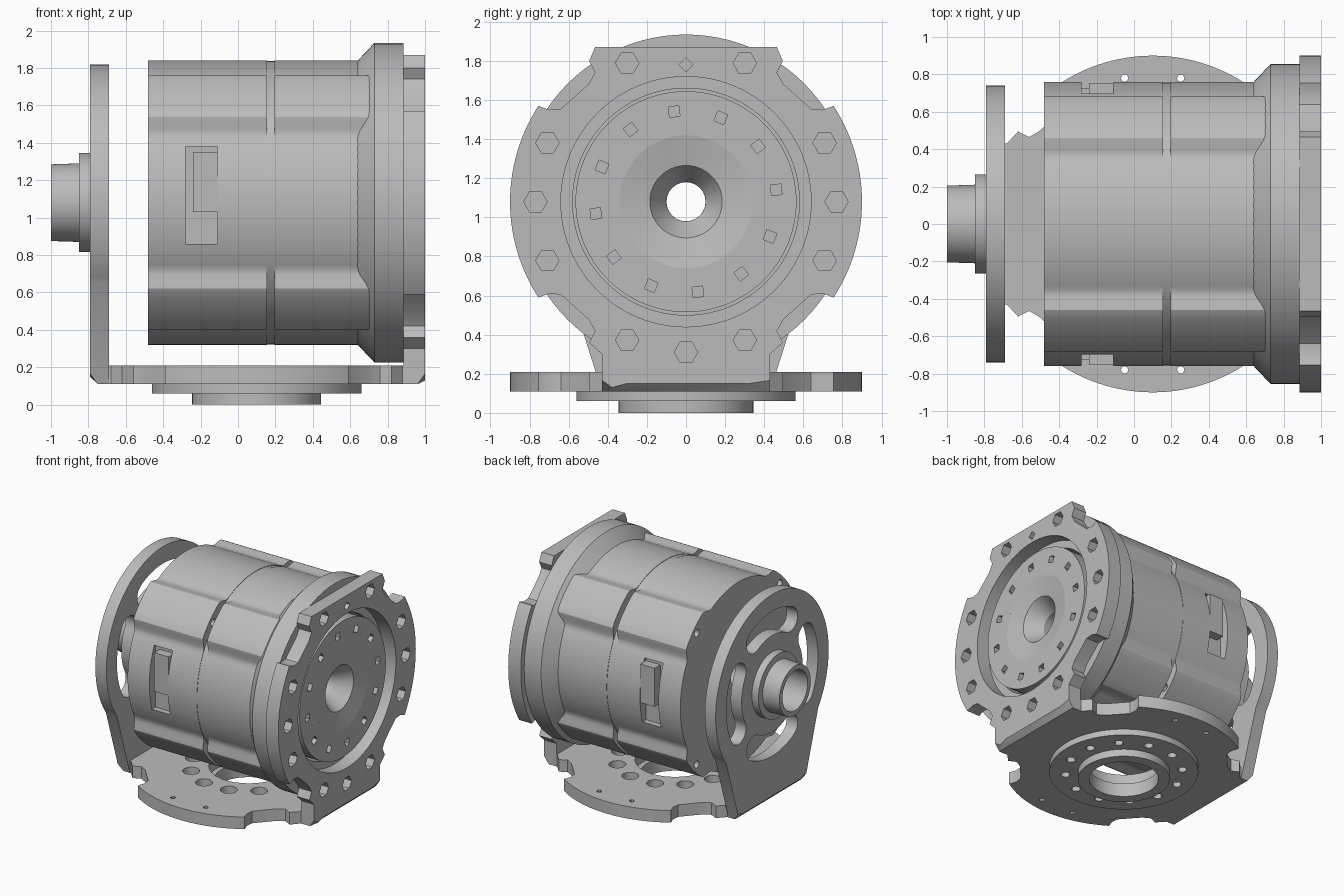
import bpy, bmesh
from math import sin, cos, pi, radians
from mathutils import Matrix

cube = bpy.data.objects.get("Cube")
if cube:
    bpy.data.objects.remove(cube, do_unlink=True)

AXIS_Z = 1.08      # height of the motor axis
BASE_X = 0.1       # centre of the mounting base

grey = bpy.data.materials.new("light grey metal")
grey.use_nodes = True
colour = (0.5, 0.5, 0.5, 1)
grey.diffuse_color = colour
grey.node_tree.nodes["Principled BSDF"].inputs["Base Color"].default_value = colour


def finish(name, bm):
    """Turn a bmesh into a smooth-shaded object with sharp corners."""
    mesh = bpy.data.meshes.new(name)
    bmesh.ops.recalc_face_normals(bm, faces=bm.faces)
    bm.to_mesh(mesh)
    bm.free()
    mesh.materials.clear()
    mesh.materials.append(grey)
    mesh.shade_smooth()
    mesh.set_sharp_from_angle(angle=radians(30))
    ob = bpy.data.objects.new(name, mesh)
    bpy.context.collection.objects.link(ob)
    return ob


def arc(r, start, end, n=24, cx=0.0, cy=0.0):
    angles = [radians(start + (end - start) * i / n) for i in range(n + 1)]
    return [(cx + r * cos(a), cy + r * sin(a)) for a in angles]


def circle(r, cx=0.0, cy=0.0, n=64, turn=0.0):
    return arc(r, turn, turn + 360, n, cx, cy)[:-1]


def polar(r, angle):
    return r * cos(radians(angle)), r * sin(radians(angle))


def slot(mid, half_width, angle, half_span):
    """Kidney-shaped slot loop."""
    a, b = angle - half_span, angle + half_span
    return (arc(mid + half_width, a, b, 16)
            + arc(half_width, b, b + 180, 10, *polar(mid, b))[1:]
            + arc(mid - half_width, b, a, 16)[1:]
            + arc(half_width, a + 180, a + 360, 10, *polar(mid, a))[1:-1])


def plate(name, loops, low, high, axis="X", chamfer_at=None):
    """Extruded outline with holes, facing along x (about the motor axis) or z."""
    curve = bpy.data.curves.new(name, "CURVE")
    curve.dimensions = "2D"
    curve.fill_mode = "BOTH"
    curve.extrude = (high - low) / 2
    for loop in loops:
        spline = curve.splines.new("POLY")
        spline.points.add(len(loop) - 1)
        for point, (a, b) in zip(spline.points, loop):
            point.co = (a, b, 0, 1)
        spline.use_cyclic_u = True
    temp = bpy.data.objects.new(name + "_curve", curve)
    bpy.context.collection.objects.link(temp)
    graph = bpy.context.evaluated_depsgraph_get()
    mesh = bpy.data.meshes.new_from_object(temp.evaluated_get(graph))
    bm = bmesh.new()
    bm.from_mesh(mesh)
    bpy.data.objects.remove(temp, do_unlink=True)
    bpy.data.meshes.remove(mesh)
    middle = (low + high) / 2
    if axis == "X":
        place = Matrix(((0, 0, 1, middle), (1, 0, 0, 0), (0, 1, 0, AXIS_Z), (0, 0, 0, 1)))
    else:
        place = Matrix.Translation((BASE_X, 0, middle))
    bm.transform(place)
    bmesh.ops.remove_doubles(bm, verts=bm.verts, dist=1e-5)
    if chamfer_at is not None:
        edges = [e for e in bm.edges
                 if all(v.co.z < 0.12 and abs(v.co.x - chamfer_at) < 1e-3 for v in e.verts)]
        bmesh.ops.bevel(bm, geom=edges, offset=0.04, segments=1, affect="EDGES")
    return finish(name, bm)


def lathe(name, profile, closed=True, steps=96):
    """Revolve (x, radius) points about the motor axis."""
    bm = bmesh.new()
    verts = [bm.verts.new((x, 0, r)) for x, r in profile]
    pairs = list(zip(verts, verts[1:])) + ([(verts[-1], verts[0])] if closed else [])
    edges = [bm.edges.new(p) for p in pairs]
    bmesh.ops.spin(bm, geom=verts + edges, axis=(1, 0, 0), cent=(0, 0, 0),
                   angle=2 * pi, steps=steps)
    bmesh.ops.remove_doubles(bm, verts=bm.verts, dist=1e-5)
    bm.transform(Matrix.Translation((0, 0, AXIS_Z)))
    return finish(name, bm)


def box(name, low, high):
    bm = bmesh.new()
    bmesh.ops.create_cube(bm, size=1)
    size = [h - l for l, h in zip(low, high)]
    centre = [(h + l) / 2 for l, h in zip(low, high)]
    bm.transform(Matrix.Translation(centre) @ Matrix.Diagonal((*size, 1)))
    return finish(name, bm)


def notched_outline(top, bottom):
    """Round flange with diagonal notches and a straight neck towards the bracket."""
    notch = [(0.755, 0.49), (0.7, 0.47), (0.64, 0.475), (0.5, 0.6), (0.465, 0.66),
             (0.495, 0.72)]
    half = [(0.43, -bottom), (0.43, -0.78)]
    half += [(v, -u) for v, u in reversed(notch)]
    half += arc(0.9, -33, 33, 28)[1:-1] + notch + top
    return half + [(-v, u) for v, u in reversed(half)]


def lobed_outline():
    """Circle with four corner lobes."""
    points = []
    for i in range(180):
        angle = i * 2
        off = abs(angle % 90 - 45)
        t = min(max((17 - off) / 7, 0), 1)
        points.append(polar(0.76 + 0.065 * t * t * (3 - 2 * t), angle))
    return points


# Motor housing in two lobed shells with a groove between them
bore = circle(0.1, n=24)
lobe_holes = [circle(0.03, *polar(0.77, 45 + 90 * i), n=12) for i in range(4)]
shell = plate("rear_shell", [lobed_outline(), bore] + lobe_holes, -0.48, 0.155)
plate("shell_groove", [circle(0.757, n=96), bore], 0.155, 0.195)
plate("front_shell", [lobed_outline(), bore], 0.195, 0.73)

# Connector pockets on both sides of the rear shell
for side in (-1, 1):
    ys = sorted((side * 0.68, side * 0.9))
    cutter = box("pocket_cutter", (-0.28, ys[0], 0.86), (-0.11, ys[1], 1.38))
    cutter.hide_render = True
    mod = shell.modifiers.new("pocket", "BOOLEAN")
    mod.operation = "DIFFERENCE"
    mod.solver = "EXACT"
    mod.object = cutter
    graph = bpy.context.evaluated_depsgraph_get()
    bm = bmesh.new()
    bm.from_object(shell, graph)
    bpy.data.objects.remove(cutter, do_unlink=True)
    bpy.data.objects.remove(shell, do_unlink=True)
    shell = finish("rear_shell", bm)
    ys = sorted((side * 0.67, side * 0.755))
    box("connector_block", (-0.24, ys[0], 1.03), (-0.11, ys[1], 1.35))

# Conical collar joining the housing to the front flange
lathe("collar", [(0.64, 0.74), (0.64, 0.76), (0.73, 0.855), (0.885, 0.855),
                 (0.885, 0.58), (0.74, 0.58), (0.72, 0.74)])

# Notched front flange with hexagonal bolt holes
bolts = [(0.77, a) for a in (0, 180, 270)]
bolts += [(0.77, q + d) for q in (0, 180) for d in (23, 67, -23, -67)]
holes = [circle(0.06, *polar(r, a), n=6) for r, a in bolts]
holes.append(circle(0.035, 0, 0.7, n=4))
plate("front_flange", [notched_outline([(0.465, 0.79)], 0.97), circle(0.64, n=96)] + holes,
      0.885, 1.0, chamfer_at=1.0)

# Output disc with square sockets and a conical centre
sockets = [circle(0.038, *polar(0.465, 7.5 + 30 * i), n=4, turn=52 + 30 * i) for i in range(12)]
plate("output_disc", [circle(0.565, n=96), circle(0.34)] + sockets, 0.73, 0.96)
lathe("output_centre", [(0.96, 0.34), (0.93, 0.185), (0.8, 0.1), (0.73, 0.1),
                        (0.73, 0.34)])

# Rear support plate with four kidney slots
start = 324.5
outline = [(-0.43, -0.97), (0.43, -0.97)] + arc(0.74, start - 360, 540 - start, 80)
slots = [slot(0.5, 0.1, 90 * i, 28) for i in range(4)]
plate("rear_plate", [outline, circle(0.165, n=48)] + slots, -0.79, -0.69, chamfer_at=-0.79)

# Hollow rear shaft on a stepped hub
lathe("rear_shaft", [(-0.79, 0.165), (-0.79, 0.265), (-0.85, 0.265), (-0.85, 0.21),
                     (-1.0, 0.205), (-1.0, 0.165)])

# Mounting base: notched plate, lower disc and locating ring
base_outline = [(u, v) for v, u in notched_outline([(0.43, 0.78), (0.43, 0.79)], 0.79)]
pitch = [polar(0.44, 15 + 30 * i) for i in range(12)]
pins = [circle(0.02, x, y, n=8) for x in (-0.15, 0.15) for y in (-0.78, 0.78)]
plate("base_plate", [base_outline, circle(0.3)] + pins
      + [circle(0.065, *p, n=16) for p in pitch], 0.11, 0.21, "Z")
plate("base_disc", [circle(0.56, n=96), circle(0.26)]
      + [circle(0.035, *p, n=12) for p in pitch], 0.06, 0.11, "Z")
plate("locating_ring", [circle(0.345), circle(0.26)], 0.0, 0.06, "Z")
